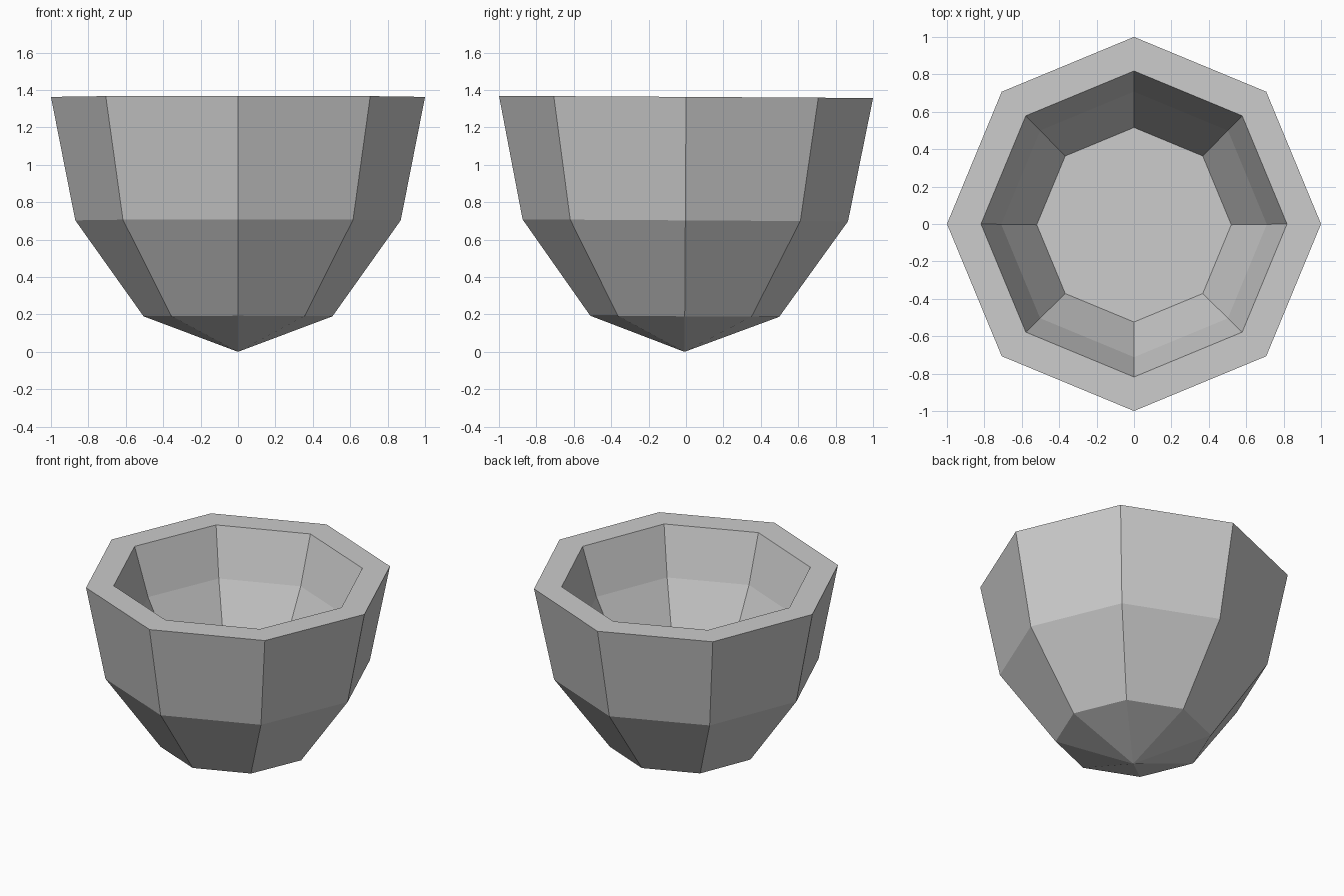
import bpy, bmesh
from math import cos, sin, pi

if "Cube" in bpy.data.objects:
    bpy.data.objects.remove(bpy.data.objects["Cube"])

SIDES = 8
# Bowl profile as (radius, height): outer wall up, over the rim, inner wall down
PROFILE = [(0.505, 0.19), (0.87, 0.703), (1.0, 1.363),
           (0.818, 1.363), (0.71, 1.03), (0.52, 0.65)]


def make_material(name, colour):
    mat = bpy.data.materials.new(name)
    mat.use_nodes = True
    mat.diffuse_color = colour
    mat.node_tree.nodes["Principled BSDF"].inputs["Base Color"].default_value = colour
    return mat


def ring(bm, radius, z):
    return [bm.verts.new((radius * cos(2 * pi * i / SIDES),
                          radius * sin(2 * pi * i / SIDES), z)) for i in range(SIDES)]


bm = bmesh.new()
rings = [ring(bm, r, z) for r, z in PROFILE]

# Walls and rim
for low, high in zip(rings, rings[1:]):
    for i in range(SIDES):
        j = (i + 1) % SIDES
        bm.faces.new((low[i], low[j], high[j], high[i]))

# Pointed underside and flat inner floor
tip = bm.verts.new((0, 0, 0))
for i in range(SIDES):
    bm.faces.new((tip, rings[0][(i + 1) % SIDES], rings[0][i]))
bm.faces.new(rings[-1])
bmesh.ops.recalc_face_normals(bm, faces=bm.faces)

mesh = bpy.data.meshes.new("bowl")
bm.to_mesh(mesh)
bm.free()
mesh.materials.append(make_material("light grey", (0.6, 0.6, 0.6, 1)))

bowl = bpy.data.objects.new("bowl", mesh)
bpy.context.collection.objects.link(bowl)

# Very slight lean to the front
bowl.rotation_euler.x = -0.006
bowl.location.y = -0.008
